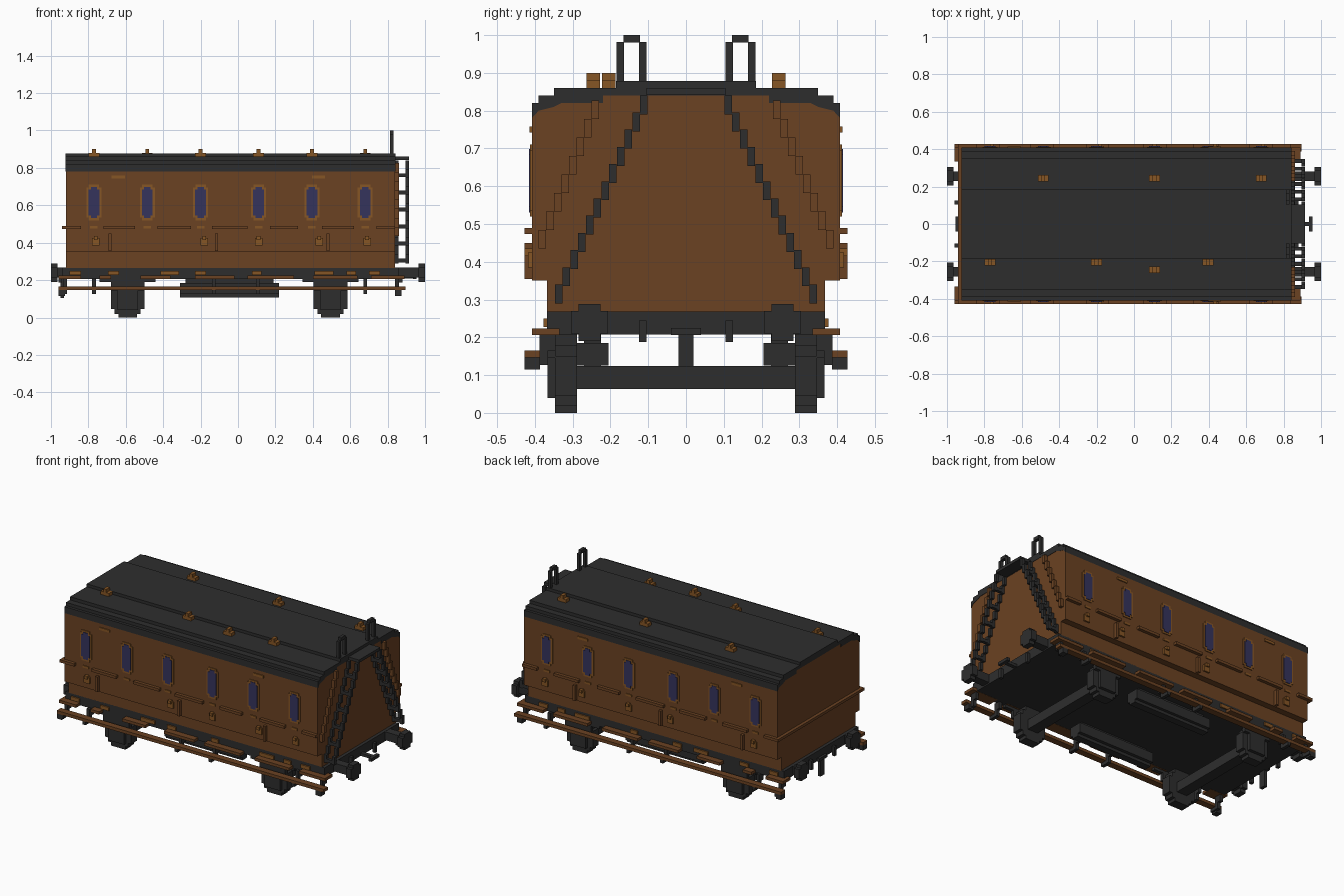
import bpy, bmesh

cube = bpy.data.objects.get("Cube")
if cube:
    bpy.data.objects.remove(cube, do_unlink=True)


def material(name, r, g, b):
    m = bpy.data.materials.new(name)
    m.use_nodes = True
    m.diffuse_color = (r, g, b, 1)
    m.node_tree.nodes["Principled BSDF"].inputs["Base Color"].default_value = (r, g, b, 1)
    return m


BROWN = material("brown wood", 0.147, 0.054, 0.016)
TRIM = material("light brown trim", 0.24, 0.092, 0.018)
DARK = material("charcoal", 0.027, 0.027, 0.027)
GLASS = material("navy glass", 0.036, 0.034, 0.107)


def finish(name, bm, mat):
    bmesh.ops.recalc_face_normals(bm, faces=bm.faces)
    me = bpy.data.meshes.new(name)
    bm.to_mesh(me)
    bm.free()
    me.materials.append(mat)
    ob = bpy.data.objects.new(name, me)
    bpy.context.collection.objects.link(ob)
    return ob


def boxes(name, mat, spans, both=True):
    """One object from (x0, x1, y0, y1, z0, z1) blocks, repeated on both sides."""
    bm = bmesh.new()
    for x0, x1, y0, y1, z0, z1 in spans:
        for s in ((1, -1) if both else (1,)):
            vs = bmesh.ops.create_cube(bm, size=1)["verts"]
            for v in vs:
                v.co.x = x0 if v.co.x < 0 else x1
                v.co.y = s * (y0 if v.co.y < 0 else y1)
                v.co.z = z0 if v.co.z < 0 else z1
    return finish(name, bm, mat)


def extrude_x(name, mat, outline, x0, x1):
    """Extrude a closed y-z outline along x."""
    bm = bmesh.new()
    f = bm.faces.new([bm.verts.new((x0, y, z)) for y, z in outline])
    ext = bmesh.ops.extrude_face_region(bm, geom=[f])["geom"]
    for v in ext:
        if isinstance(v, bmesh.types.BMVert):
            v.co.x = x1
    return finish(name, bm, mat)


def mirrored(half):
    return half + [(-y, z) for y, z in reversed(half)]


def plates(cx, cz, w, h, y0, y1):
    """Block oval made of two crossed plates."""
    return [(cx - w / 2, cx + w / 2, y0, y1, cz - h / 2 + .015, cz + h / 2 - .015),
            (cx - w / 2 + .012, cx + w / 2 - .012, y0, y1, cz - h / 2, cz + h / 2)]


X0, X1 = -0.92, 0.84
SIDE = 0.408
WINDOWS = [-.77, -.485, -.2, .11, .395, .68]

# Body and stepped roof share the ceiling line
ceiling = [(SIDE, .78), (.39, .80), (.35, .81), (.33, .82), (.22, .82), (.22, .84)]
extrude_x("body", BROWN, mirrored([(.368, .265), (.368, .35), (SIDE, .35)] + ceiling), X0, X1)
roof_top = [(.185, .878), (.185, .86), (.35, .86), (.35, .84), (.39, .84), (.39, .82), (SIDE, .82)]
half_top = list(reversed(roof_top))
outline = mirrored(half_top) + [(-y, z) for y, z in ceiling] + list(reversed(ceiling))
extrude_x("roof", DARK, outline, X0 - .002, X1 + .002)

# Windows
frames, panes = [], []
for x in WINDOWS:
    frames += plates(x, .615, .08, .19, SIDE - .01, SIDE + .005)
    panes += plates(x, .615, .058, .168, SIDE - .01, SIDE + .008)
boxes("window_frames", TRIM, frames)
boxes("window_panes", GLASS, panes)

# Side mouldings and door furniture
rails = [(-.94, -.84), (-.72, -.55), (-.43, -.25), (-.14, .05), (.17, .32), (.45, .62), (.74, .84)]
boxes("waist_rails", BROWN, [(a, b, .40, .428, .473, .49) for a, b in rails])
boxes("door_posts", BROWN, [(x - .008, x + .008, .40, .428, .355, .45) for x in (-.685, -.115, .48)])
boxes("rail_studs", TRIM, [(x - .02, x + .02, .40, SIDE + .005, .475, .488) for x in WINDOWS])
handles = []
for x in (-.76, -.18, .11, .435, .69):
    handles += [(x - .02, x + .02, .40, .418, .385, .425), (x - .01, x + .01, .40, .428, .415, .435)]
boxes("door_handles", TRIM, handles)
boxes("lamp_plates", TRIM, [(x - .035, x + .035, .40, SIDE + .006, .742, .758) for x in (-.64, .43)])
boxes("end_belt", BROWN, [(X0 - .02, X0, 0, .428, .473, .49)])

# Underframe with plates on the sole bars
boxes("underframe", DARK, [(-.94, .86, -.368, .368, .207, .268)], both=False)
boxes("solebar_plates", TRIM, [(x - w, x + w, .36, .377, .228, .25) for x, w in
      ((-.87, .03), (-.665, .03), (-.365, .05), (-.2, .03), (.1, .025), (.46, .05), (.605, .025), (.73, .03))])

# Footboards and their hangers
boxes("upper_footboards", BROWN, [(a, b, .335, SIDE, .206, .224) for a, b in
      ((-.96, -.84), (-.74, -.68), (-.52, -.36), (-.23, -.02), (.05, .3), (.4, .64), (.71, .89))])
boxes("lower_footboards", BROWN, [(-.96, .895, .387, .428, .146, .165)])
hangers = []
for x in (-.925, -.77, -.13, .105, .68, .85):
    hangers += [(x - .01, x + .01, .345, .387, .165, .21), (x - .01, x + .01, .365, .388, .127, .21),
                (x - .01, x + .01, .387, .428, .126, .146)]
hangers += [(-.96, -.925, .387, .428, .115, .146), (.84, .875, .387, .428, .115, .146)]
boxes("footboard_hangers", DARK, hangers)

# Running gear: blocky wheels, axle boxes, axles, springs
wheels, axles = [], []
for x in (-.59, .495):
    wheels += [(x - .09, x + .09, .288, .347, .045, .15), (x - .07, x + .07, .288, .347, .02, .18),
               (x - .05, x + .05, .288, .347, 0, .21), (x - .055, x + .055, .345, .367, .04, .21),
               (x - .09, x + .09, .345, .367, .145, .19), (x - .15, x + .15, .345, .367, .19, .21)]
    axles.append((x - .035, x + .035, -.29, .29, .063, .124))
boxes("wheels", DARK, wheels)
boxes("axles", DARK, axles, both=False)
boxes("underfloor_tanks", DARK, [(-.31, .22, .205, .288, .125, .185), (-.31, .22, .225, .27, .107, .125),
                                 (-.28, .19, .225, .27, .185, .21)])

# Buffers and couplings at both ends
buffers, coupling = [], []
for s in (-1, 1):
    def end(a, b):
        return tuple(sorted((s * a, s * b)))
    buffers += [(*end(.964, 1), .207, .304, .21, .27), (*end(.964, 1), .226, .285, .19, .288),
                (*end(.85, .97), .23, .282, .215, .267)]
    coupling += [(*end(.935, .955), 0, .04, .206, .225), (*end(.85, .945), 0, .012, .208, .225)]
coupling += [(-.95, -.93, 0, .02, .105, .22), (.86, .88, .105, .125, .187, .245),
             (-.96, -.94, .105, .125, .187, .245)]
boxes("buffers", DARK, buffers)
boxes("couplings", DARK, coupling)

# Sloping end ladders, stepped in blocks, with rungs between the rails
ladder, grab = [], []
STEPS = 12
for i in range(STEPS):
    y, z = .347 - i * .0205, .29 + i * .0455
    for a, b in ((X1, .857), (.895, .915)):
        ladder.append((a, b, y - .02, y, z, z + .05))
    if i % 2 == 0:
        ladder.append((X1, .915, y - .02, y, z + .005, z + .025))
ladder.append((X1 - .01, .915, 0, .105, .842, .86))
boxes("end_ladders", DARK, ladder)

# Diagonal end handrails
for i in range(8):
    y, z = .39 - i * .02, .435 + i * .049
    grab.append((X1, X1 + .02, y - .02, y, z, z + .049))
boxes("end_handrails", BROWN, grab)

# Hoops at the ladder heads
boxes("roof_hoops", DARK, [(.812, .832, .104, .124, .85, .982), (.812, .832, .164, .184, .85, .982),
                           (.812, .832, .122, .166, .98, 1.0)])

# Roof lamps
lamps = []
for x, y in ((-.485, .245), (.11, .245), (.68, .245), (-.77, -.205), (-.2, -.205), (.11, -.245), (.395, -.205)):
    lamps += [(x - .029, x + .029, y - .018, y + .018, .858, .88),
              (x - .01, x + .01, y - .018, y + .018, .858, .9)]
boxes("roof_lamps", TRIM, lamps, both=False)
